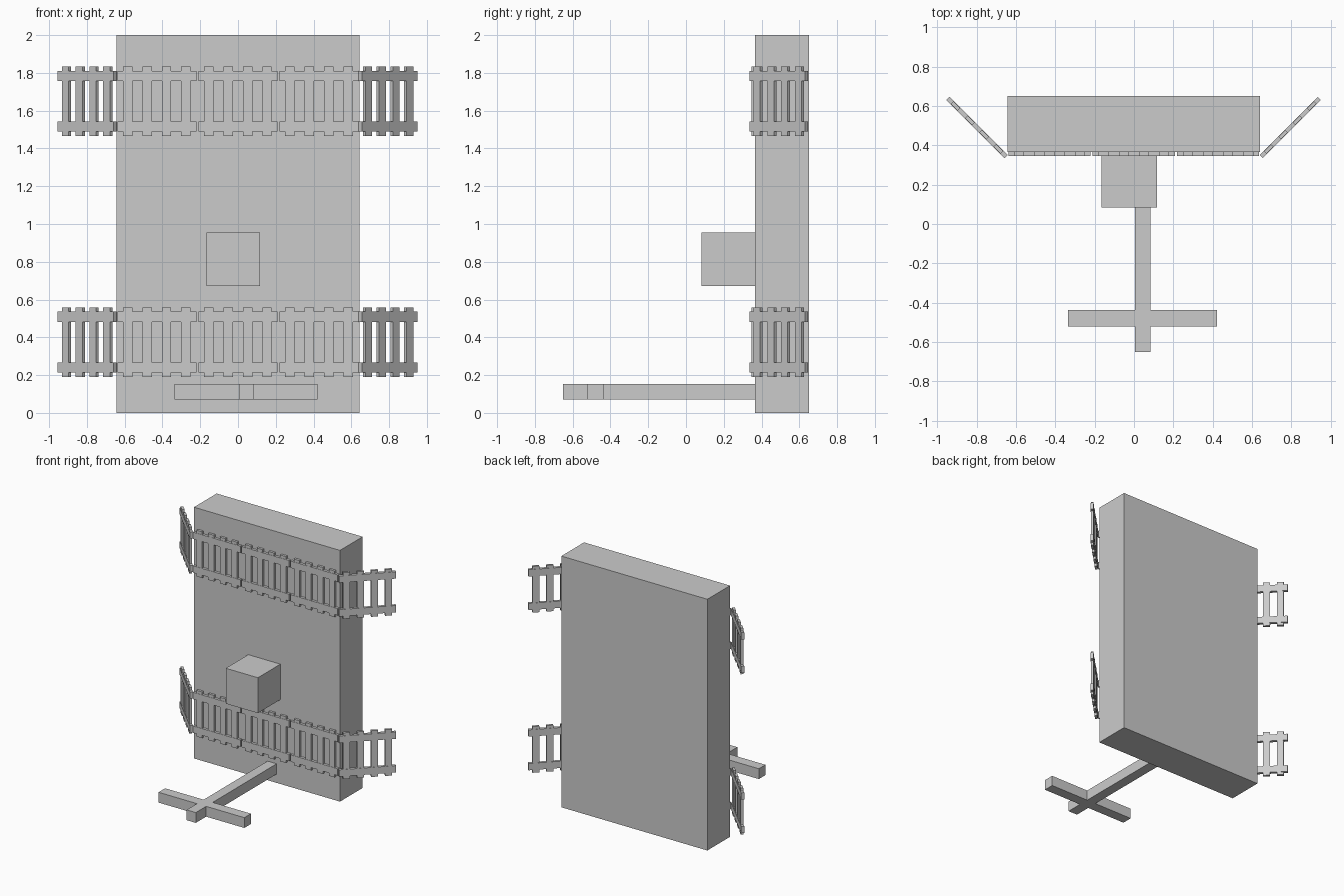
import bpy, bmesh
from math import radians
from mathutils import Matrix, Vector

if "Cube" in bpy.data.objects:
    bpy.data.objects.remove(bpy.data.objects["Cube"])


def add_box(bm, lo, hi):
    lo, hi = Vector(lo), Vector(hi)
    mat = Matrix.Translation((lo + hi) / 2) @ Matrix.Diagonal((*(hi - lo), 1))
    bmesh.ops.create_cube(bm, size=1, matrix=mat)


def finish(bm, name):
    mesh = bpy.data.meshes.new(name)
    bm.to_mesh(mesh)
    bm.free()
    return mesh


def place(mesh, name, loc=(0, 0, 0), turn=0):
    ob = bpy.data.objects.new(name, mesh)
    ob.location = loc
    ob.rotation_euler.z = radians(turn)
    bpy.context.collection.objects.link(ob)
    return ob


def box(name, lo, hi):
    bm = bmesh.new()
    add_box(bm, lo, hi)
    place(finish(bm, name), name)


# Main slab and the block on its front
box("slab", (-0.644, 0.366, 0), (0.642, 0.651, 2))
box("front_block", (-0.166, 0.083, 0.672), (0.117, 0.366, 0.954))

# Cross-shaped beam reaching forward near the bottom
x0, x1, y0, y1 = 0.004, 0.084, -0.521, -0.438
outline = [(x0, -0.651), (x1, -0.651), (x1, y0), (0.421, y0), (0.421, y1), (x1, y1),
           (x1, 0.366), (x0, 0.366), (x0, y1), (-0.335, y1), (-0.335, y0), (x0, y0)]
bm = bmesh.new()
face = bm.faces.new([bm.verts.new((x, y, 0.07)) for x, y in outline])
ext = bmesh.ops.extrude_face_region(bm, geom=[face])
bmesh.ops.translate(bm, vec=(0, 0, 0.082),
                    verts=[v for v in ext["geom"] if isinstance(v, bmesh.types.BMVert)])
bmesh.ops.recalc_face_normals(bm, faces=bm.faces)
place(finish(bm, "cross_beam"), "cross_beam")

# Fence panel: two rails and four pickets
bm = bmesh.new()
for z in (-0.134, 0.134):
    add_box(bm, (-0.209, -0.0115, z - 0.027), (0.209, 0.0115, z + 0.027))
for i in range(4):
    x = (i - 1.5) * 0.103
    add_box(bm, (x - 0.025, -0.0095, -0.184), (x + 0.025, 0.0095, 0.184))
panel = finish(bm, "fence_panel")

# Two rows: three flat panels across the front, one swung back at each end
for row, z in (("lower", 0.375), ("upper", 1.65)):
    for i in (-1, 0, 1):
        place(panel, f"{row}_fence_front", (i * 0.429 - 0.001, 0.3565, z))
    for s in (-1, 1):
        place(panel, f"{row}_fence_wing", (s * 0.797 - 0.002, 0.491, z), s * 45)
